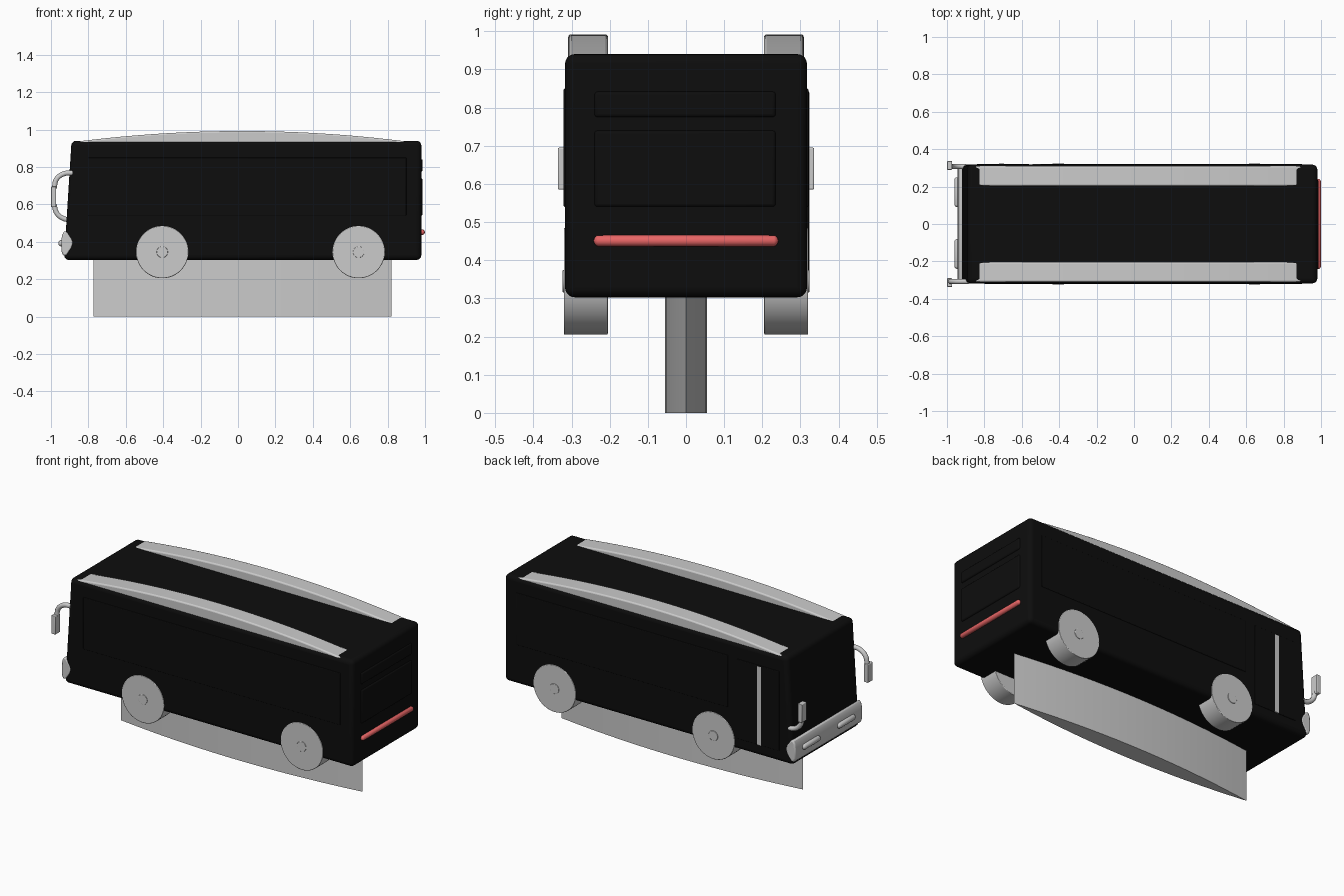
import bpy, bmesh, math
from mathutils import Vector

if "Cube" in bpy.data.objects:
    bpy.data.objects.remove(bpy.data.objects["Cube"])


def material(name, color):
    m = bpy.data.materials.new(name)
    m.diffuse_color = (*color, 1)
    m.use_nodes = True
    m.node_tree.nodes["Principled BSDF"].inputs["Base Color"].default_value = m.diffuse_color
    return m


BLACK = material("black", (0.004, 0.004, 0.004))
RED = material("red", (0.8, 0.13, 0.13))


def finish(ob, bevel=0, segs=3, mat=None):
    """Bevel, colour and smooth one object."""
    if bevel:
        b = ob.modifiers.new("bevel", 'BEVEL')
        b.width, b.segments, b.limit_method = bevel, segs, 'ANGLE'
        b.angle_limit = math.radians(40)
    if mat:
        ob.data.materials.append(mat)
    bpy.ops.object.select_all(action='DESELECT')
    ob.select_set(True)
    bpy.context.view_layer.objects.active = ob
    bpy.ops.object.shade_smooth_by_angle(angle=math.radians(35))
    return ob


def prism(name, pts, vec, **kw):
    """Extrude a closed outline of 3D points along vec."""
    bm = bmesh.new()
    face = bm.faces.new([bm.verts.new(p) for p in pts])
    res = bmesh.ops.extrude_face_region(bm, geom=[face])
    moved = [g for g in res["geom"] if isinstance(g, bmesh.types.BMVert)]
    bmesh.ops.translate(bm, verts=moved, vec=Vector(vec))
    bmesh.ops.recalc_face_normals(bm, faces=bm.faces)
    me = bpy.data.meshes.new(name)
    bm.to_mesh(me)
    bm.free()
    ob = bpy.data.objects.new(name, me)
    bpy.context.collection.objects.link(ob)
    return finish(ob, **kw)


def box(name, x, y, z, **kw):
    pts = [(x[0], y[0], z[0]), (x[1], y[0], z[0]), (x[1], y[1], z[0]), (x[0], y[1], z[0])]
    return prism(name, pts, (0, 0, z[1] - z[0]), **kw)


def cylinder(name, r, depth, loc, **kw):
    """Cylinder along y."""
    bpy.ops.mesh.primitive_cylinder_add(vertices=48, radius=r, depth=depth, location=loc,
                                        rotation=(math.pi / 2, 0, 0))
    ob = bpy.context.object
    ob.name = name
    return finish(ob, **kw)


def capsule(name, x, z, r, y0, y1, mat=None):
    """Round-ended bar along y."""
    ends = []
    for c, s in ((y1 - r, 0), (y0 + r, math.pi)):
        ends += [(x, c + r * math.sin(s + math.pi * i / 10),
                  r * math.cos(s + math.pi * i / 10)) for i in range(11)]
    bpy.ops.mesh.primitive_uv_sphere_add(segments=24, ring_count=12, radius=r)
    ob = bpy.context.object
    ob.name = name
    half = (y1 - y0) / 2 - r
    for v in ob.data.vertices:
        v.co.xyz = v.co.x, v.co.z, -v.co.y
        if abs(v.co.y) > 1e-5:
            v.co.y += math.copysign(half, v.co.y)
    ob.location = (x, (y0 + y1) / 2, z)
    return finish(ob, mat=mat)


# Body shell with raked front
prism("body", [(-0.93, -0.317, 0.303), (0.98, -0.317, 0.303), (0.98, -0.317, 0.94),
               (-0.89, -0.317, 0.94)], (0, 0.634, 0), bevel=0.025, segs=5, mat=BLACK)

# Side windows and door
box("side_window_right", (-0.8, 0.9), (-0.321, -0.3), (0.54, 0.85), bevel=0.004, mat=BLACK)
box("side_window_left", (-0.5, 0.9), (0.3, 0.321), (0.54, 0.85), bevel=0.004, mat=BLACK)
box("door", (-0.84, -0.56), (0.3, 0.322), (0.37, 0.845), bevel=0.004, mat=BLACK)
box("door_strip", (-0.722, -0.696), (0.3, 0.324), (0.37, 0.84))

# Rear panels and light bar
for name, z in (("rear_window", (0.54, 0.74)), ("rear_sign_panel", (0.775, 0.842))):
    box(name, (0.96, 0.987), (-0.24, 0.235), z, bevel=0.008, mat=BLACK)
capsule("rear_light_bar", 0.984, 0.451, 0.015, -0.242, 0.242, RED)

# Arched roof rails
n = 32
arch = []
for i in range(n + 1):
    t = -1 + 2 * i / n
    arch.append((0.022 + 0.88 * t, 0.936 + 0.056 * (1 - t * t)))
arch += [(0.902, 0.92), (-0.858, 0.92)]
for side, y in (("right", -0.309), ("left", 0.204)):
    prism("roof_rail_" + side, [(x, y, z) for x, z in arch], (0, 0.105, 0), bevel=0.012)

# Wheels and hubs
for end, x in (("front", -0.405), ("rear", 0.645)):
    for side, s in (("right", -1), ("left", 1)):
        cylinder(f"{end}_wheel_{side}", 0.14, 0.115, (x, s * 0.2625, 0.345), bevel=0.003)
        cylinder(f"{end}_hub_{side}", 0.03, 0.02, (x, s * 0.313, 0.345), bevel=0.002)

# Lens-shaped stand
n = 20
ts = [-1 + 2 * i / n for i in range(n + 1)]
lens = [(0.025 + 0.797 * t, 0.055 * (1 - t * t), 0) for t in ts]
lens += [(x, -y, 0) for x, y, _ in lens[-2:0:-1]]
prism("stand", lens, (0, 0, 0.32))

# Front bumper with lamps
bump = [(-0.88, 0.395), (-0.89, 0.42), (-0.915, 0.453), (-0.93, 0.456), (-0.941, 0.435),
        (-0.945, 0.395), (-0.944, 0.35), (-0.935, 0.325), (-0.915, 0.328), (-0.89, 0.365)]
prism("front_bumper", [(x, -0.319, z) for x, z in bump], (0, 0.638, 0), bevel=0.008, segs=2)
for side, y0, y1 in (("right", -0.24, -0.08), ("left", 0.09, 0.25)):
    capsule("headlamp_" + side, -0.944, 0.392, 0.017, y0, y1)

# Mirrors: one hangs from above, the other rises from below
arms = {"right": (-1, [(-0.885, 0.768), (-0.93, 0.764), (-0.97, 0.735), (-0.983, 0.685)]),
        "left": (1, [(-0.9, 0.518), (-0.935, 0.525), (-0.97, 0.555), (-0.983, 0.6)])}
for side, (s, path) in arms.items():
    cu = bpy.data.curves.new("mirror_arm_" + side, 'CURVE')
    cu.dimensions = '3D'
    cu.bevel_depth, cu.bevel_resolution, cu.use_fill_caps = 0.014, 3, True
    sp = cu.splines.new('BEZIER')
    sp.bezier_points.add(len(path) - 1)
    for p, (x, z) in zip(sp.bezier_points, path):
        p.co = (x, s * 0.307, z)
        p.handle_left_type = p.handle_right_type = 'AUTO'
    ob = bpy.data.objects.new("mirror_arm_" + side, cu)
    bpy.context.collection.objects.link(ob)
    ys = sorted((s * 0.29, s * 0.336))
    box("mirror_" + side, (-1.0, -0.972), ys, (0.585, 0.695), bevel=0.004)
